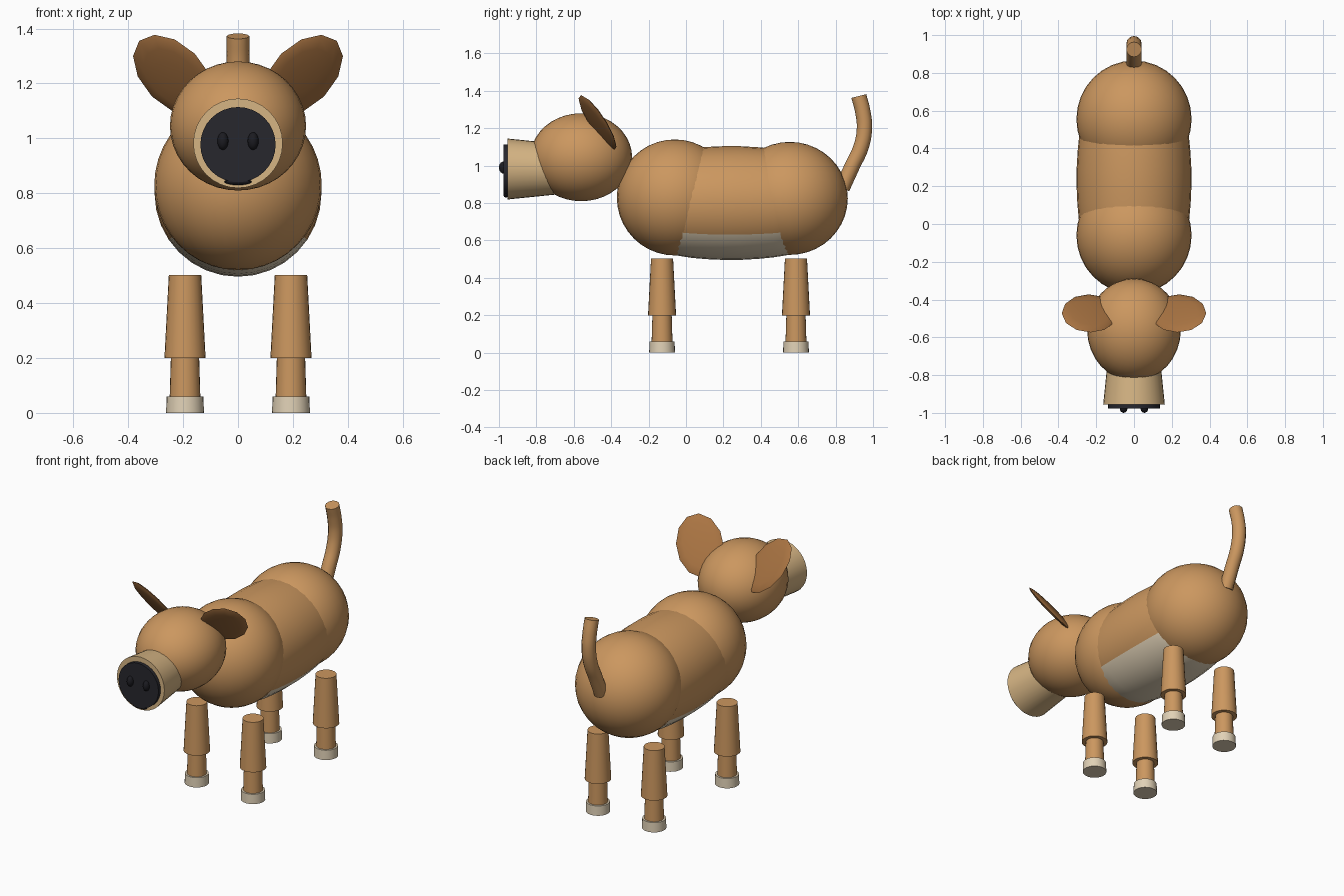
import bpy, bmesh, math
from mathutils import Matrix, Vector

cube = bpy.data.objects.get("Cube")
if cube:
    bpy.data.objects.remove(cube, do_unlink=True)


def material(name, rgb):
    m = bpy.data.materials.new(name)
    m.use_nodes = True
    m.diffuse_color = (*rgb, 1)
    m.node_tree.nodes["Principled BSDF"].inputs["Base Color"].default_value = (*rgb, 1)
    return m


FUR = material("tan_fur", (0.60, 0.31, 0.115))
EAR = material("brown_ear", (0.40, 0.175, 0.055))
SNOUT = material("beige_snout", (0.67, 0.46, 0.23))
CREAM = material("cream", (0.75, 0.64, 0.47))
NOSE = material("black_nose", (0.02, 0.02, 0.027))
DARK = material("dark_nostril", (0.011, 0.011, 0.015))


def select(ob):
    bpy.ops.object.select_all(action='DESELECT')
    ob.select_set(True)
    bpy.context.view_layer.objects.active = ob


def finish(name, bm, *mats):
    bmesh.ops.recalc_face_normals(bm, faces=bm.faces[:])
    me = bpy.data.meshes.new(name)
    bm.to_mesh(me)
    bm.free()
    ob = bpy.data.objects.new(name, me)
    bpy.context.collection.objects.link(ob)
    for m in mats:
        me.materials.append(m)
    select(ob)
    bpy.ops.object.shade_smooth_by_angle(angle=math.radians(40))
    return ob


def ellipsoid(name, center, radii, mat, segs=32, rings=20):
    bm = bmesh.new()
    mx = Matrix.Translation(center) @ Matrix.Diagonal((*radii, 1))
    bmesh.ops.create_uvsphere(bm, u_segments=segs, v_segments=rings, radius=1, matrix=mx)
    return finish(name, bm, mat)


def lathe(profile, place, segs=32):
    """Closed round solid from (radius, height) pairs along local z."""
    bm = bmesh.new()
    rings = []
    for r, h in profile:
        angles = [math.tau * i / segs for i in range(segs)]
        rings.append([bm.verts.new(place @ Vector((r * math.cos(a), r * math.sin(a), h)))
                      for a in angles])
    for low, high in zip(rings, rings[1:]):
        for i in range(segs):
            j = (i + 1) % segs
            bm.faces.new((low[i], low[j], high[j], high[i]))
    bm.faces.new(rings[0])
    bm.faces.new(rings[-1])
    return bm


def along_y(z):
    # local z becomes +y
    return Matrix.Translation((0, 0, z)) @ Matrix.Rotation(-math.pi / 2, 4, 'X')


# Body: chest and rump balls joined by a barrel with a cream underside
ellipsoid("chest", (0, -0.06, 0.83), (0.305, 0.31, 0.31), FUR)
ellipsoid("rump", (0, 0.555, 0.825), (0.305, 0.31, 0.302), FUR)
barrel = [(0.22, -0.17), (0.262, -0.1), (0.282, -0.04), (0.293, 0.03), (0.3, 0.11),
          (0.304, 0.2), (0.304, 0.29), (0.298, 0.39), (0.29, 0.47), (0.277, 0.55),
          (0.25, 0.62), (0.21, 0.68)]
bm = lathe(barrel, along_y(0.8))
for f in bm.faces:
    if len(f.verts) == 4 and f.normal.length >= 0 and f.calc_center_median().z < 0.645:
        f.material_index = 1
finish("barrel", bm, FUR, CREAM)

# Head, snout and nose
ellipsoid("head", (0, -0.56, 1.045), (0.248, 0.272, 0.235), FUR)
finish("snout", lathe([(0.163, -0.955), (0.135, -0.68)], along_y(0.982)), SNOUT)
finish("nose", lathe([(0.137, -0.976), (0.137, -0.94)], along_y(0.977)), NOSE)
ellipsoid("mouth", (0, -0.962, 0.842), (0.05, 0.014, 0.012), DARK, 16, 8)
for side, sx in (("left", 1), ("right", -1)):
    ellipsoid(side + "_nostril", (sx * 0.055, -0.977, 0.99), (0.02, 0.023, 0.032), DARK, 16, 10)

    # Ear: thin faceted lens leaning forward and outward
    long_axis = Vector((0.125, -0.051, 0.125))
    short_axis = Vector((0.078, 0.087, -0.078))
    thick = long_axis.cross(short_axis).normalized() * 0.018
    mx = Matrix((long_axis, short_axis, thick)).transposed().to_4x4()
    mx = Matrix.Diagonal((sx, 1, 1, 1)) @ Matrix.Translation((0.235, -0.473, 1.23)) @ mx
    bm = bmesh.new()
    bmesh.ops.create_uvsphere(bm, u_segments=12, v_segments=8, radius=1, matrix=mx)
    finish(side + "_ear", bm, EAR)

    # Legs
    for end, y in (("front", -0.128), ("back", 0.588)):
        place = Matrix.Translation((sx * 0.193, y, 0))
        tag = f"{end}_{side}_"
        finish(tag + "upper_leg", lathe([(0.075, 0.2), (0.059, 0.503)], place, 24), FUR)
        finish(tag + "lower_leg", lathe([(0.057, 0.02), (0.051, 0.22)], place, 24), FUR)
        finish(tag + "hoof", lathe([(0.069, 0), (0.067, 0.06)], place, 24), CREAM)

# Tail: round tube along a smooth curve
curve = bpy.data.curves.new("tail", 'CURVE')
curve.dimensions = '3D'
curve.bevel_depth = 0.041
curve.bevel_resolution = 4
curve.resolution_u = 6
curve.use_fill_caps = True
path = [(0.835, 0.88), (0.89, 1.0), (0.936, 1.1), (0.954, 1.2), (0.945, 1.29), (0.924, 1.372)]
spline = curve.splines.new('BEZIER')
spline.bezier_points.add(len(path) - 1)
for p, (y, z) in zip(spline.bezier_points, path):
    p.co = (0, y, z)
    p.handle_left_type = p.handle_right_type = 'AUTO'
curve.materials.append(FUR)
tail = bpy.data.objects.new("tail", curve)
bpy.context.collection.objects.link(tail)
select(tail)
bpy.ops.object.convert(target='MESH')
bpy.ops.object.shade_smooth_by_angle(angle=math.radians(40))
